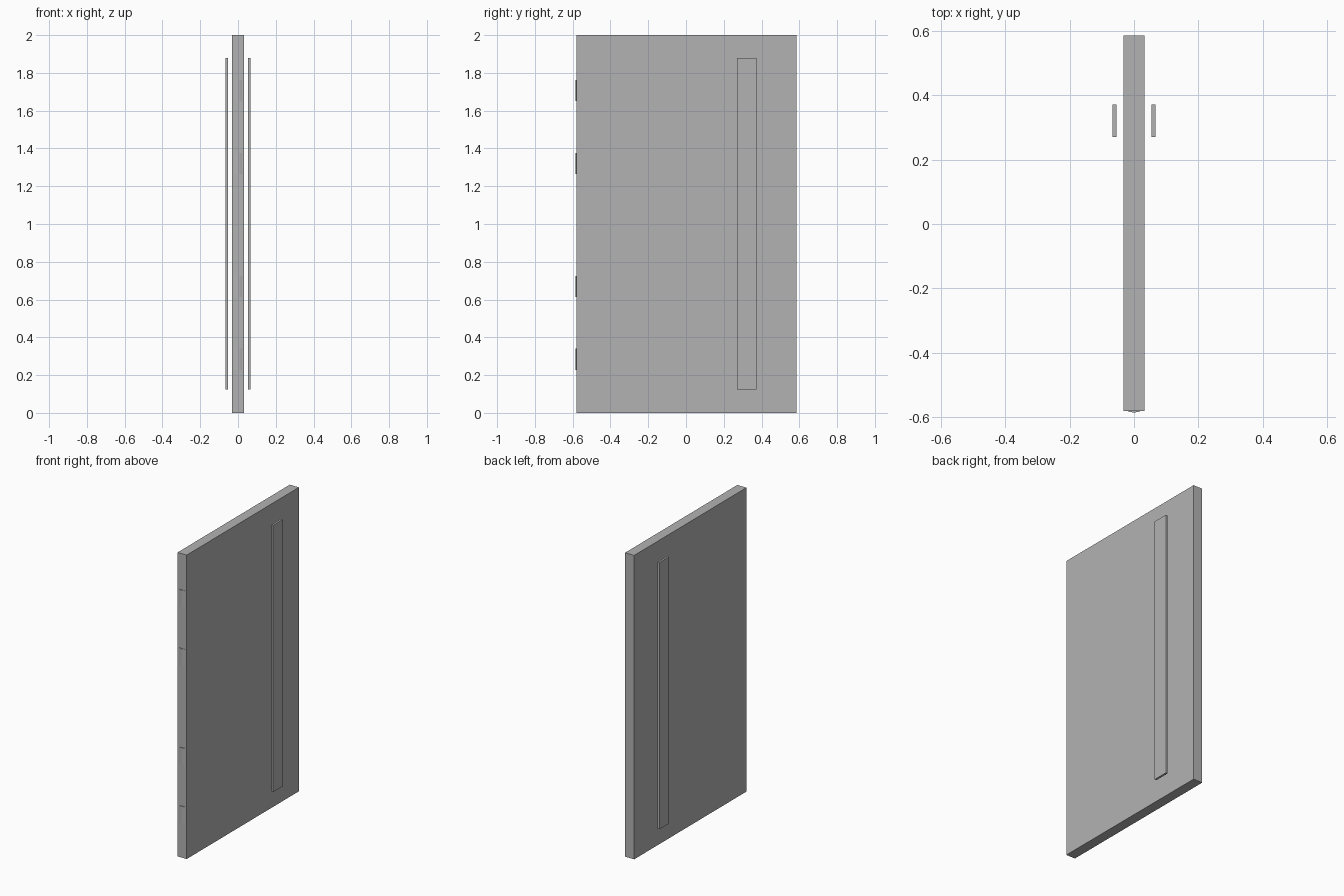
import bpy
import bmesh
import math

default = bpy.data.objects.get("Cube")
if default:
    bpy.data.objects.remove(default, do_unlink=True)

grey = bpy.data.materials.new("plain grey")
grey.use_nodes = True
COLOUR = (0.45, 0.45, 0.45, 1)
grey.diffuse_color = COLOUR
grey.node_tree.nodes["Principled BSDF"].inputs["Base Color"].default_value = COLOUR


def prism(name, outline, z0, z1):
    """Extrude a plan outline of (x, y) points from z0 up to z1."""
    bm = bmesh.new()
    base = bm.faces.new([bm.verts.new((x, y, z0)) for x, y in outline])
    top = bmesh.ops.extrude_face_region(bm, geom=[base])["geom"]
    verts = [v for v in top if isinstance(v, bmesh.types.BMVert)]
    bmesh.ops.translate(bm, verts=verts, vec=(0, 0, z1 - z0))
    bmesh.ops.recalc_face_normals(bm, faces=bm.faces)
    mesh = bpy.data.meshes.new(name)
    bm.to_mesh(mesh)
    bm.free()
    mesh.materials.append(grey)
    obj = bpy.data.objects.new(name, mesh)
    bpy.context.collection.objects.link(obj)
    return obj


def box(name, x0, x1, y0, y1, z0, z1):
    return prism(name, [(x0, y0), (x1, y0), (x1, y1), (x0, y1)], z0, z1)


# Door slab
FRONT = -0.581
box("door_panel", -0.033, 0.033, FRONT, 0.586, 0, 2)

# Long flat pull bars floating beside each face
box("left_pull_bar", 0.054, 0.067, 0.27, 0.372, 0.125, 1.88)
box("right_pull_bar", -0.067, -0.054, 0.27, 0.372, 0.125, 1.88)

# Shallow rounded hinge barrels on the front edge
HALF, RISE, STEPS = 0.022, 0.005, 12
radius = (HALF ** 2 + RISE ** 2) / (2 * RISE)
sweep = math.asin(HALF / radius)
arc = []
for i in range(STEPS + 1):
    a = sweep * (2 * i / STEPS - 1)
    arc.append((radius * math.sin(a), FRONT - RISE + radius * (1 - math.cos(a))))
outline = arc + [(HALF, FRONT + 0.01), (-HALF, FRONT + 0.01)]
for number, z in enumerate((0.228, 0.613, 1.265, 1.65), 1):
    hinge = prism(f"hinge_{number}", outline, z, z + 0.112)
    bpy.ops.object.select_all(action="DESELECT")
    hinge.select_set(True)
    bpy.context.view_layer.objects.active = hinge
    bpy.ops.object.shade_smooth_by_angle(angle=math.radians(30))
